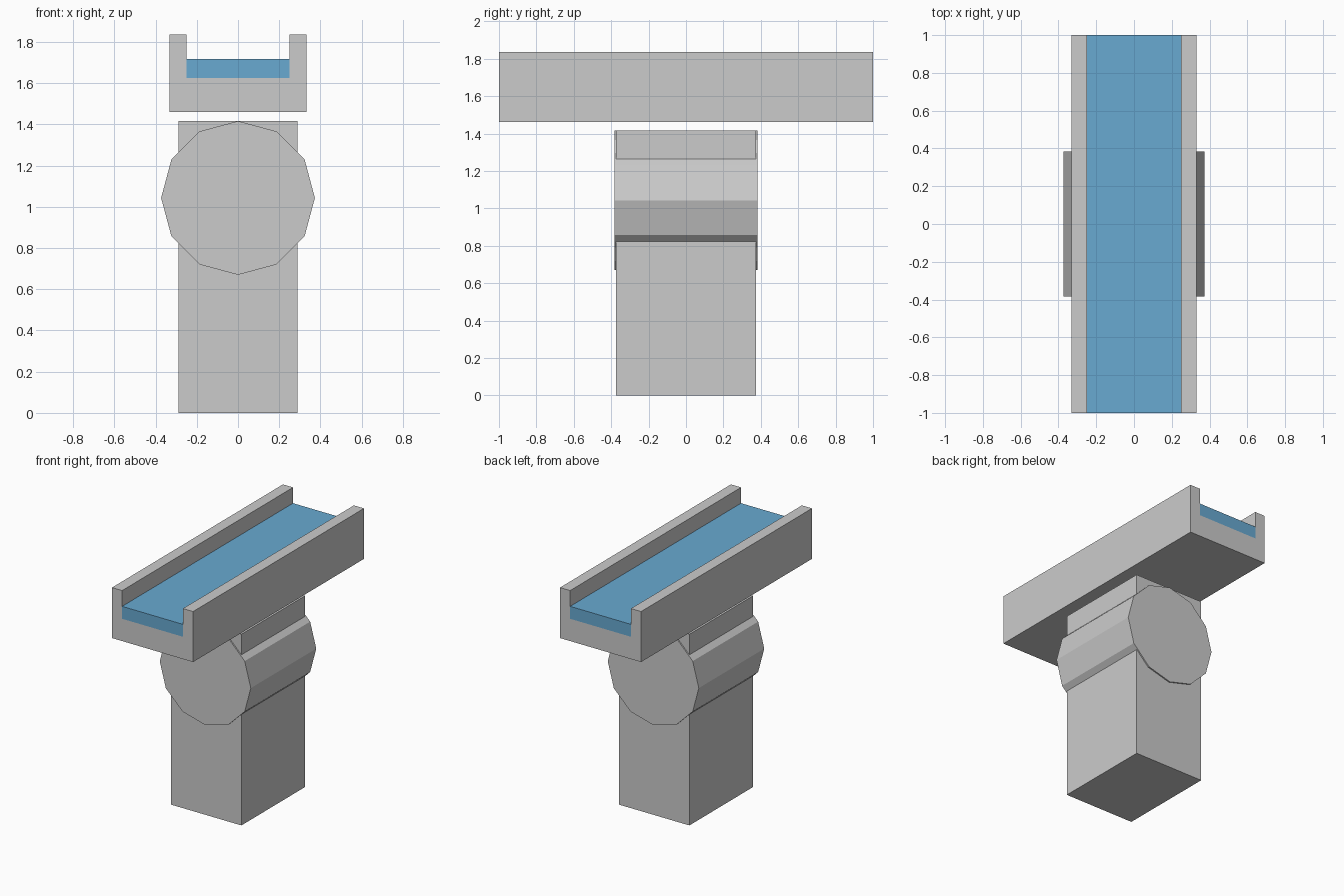
import bpy
from math import pi

if "Cube" in bpy.data.objects:
    bpy.data.objects.remove(bpy.data.objects["Cube"])


def box(name, x, y, z):
    """Box from (min, max) ranges on each axis."""
    bpy.ops.mesh.primitive_cube_add(size=1, location=[sum(r) / 2 for r in (x, y, z)])
    ob = bpy.context.object
    ob.name = name
    ob.scale = [r[1] - r[0] for r in (x, y, z)]
    bpy.ops.object.transform_apply(location=False, rotation=False, scale=True)
    return ob


LENGTH = (-1, 1)
OUTER, INNER = 0.332, 0.249
FLOOR_Z, WATER_Z, RIM_Z = 1.626, 1.718, 1.835

# Square support pillar
box("pillar", (-0.289, 0.289), (-0.373, 0.373), (0, 1.416))

# Twelve-sided drum through the top of the pillar, a corner pointing up
bpy.ops.mesh.primitive_cylinder_add(vertices=12, radius=0.373, depth=0.766,
                                    location=(0, 0, 1.043), rotation=(pi / 2, 0, 0))
bpy.context.object.name = "drum"

# Channel: floor slab and two side walls
box("channel_floor", (-OUTER, OUTER), LENGTH, (1.461, FLOOR_Z))
box("channel_wall_left", (-OUTER, -INNER), LENGTH, (FLOOR_Z, RIM_Z))
box("channel_wall_right", (INNER, OUTER), LENGTH, (FLOOR_Z, RIM_Z))

# Water filling the channel
water = box("water", (-INNER, INNER), LENGTH, (FLOOR_Z, WATER_Z))
blue = bpy.data.materials.new("water_blue")
blue.diffuse_color = (0.14, 0.40, 0.64, 1)
blue.use_nodes = True
blue.node_tree.nodes["Principled BSDF"].inputs["Base Color"].default_value = blue.diffuse_color
water.data.materials.append(blue)
